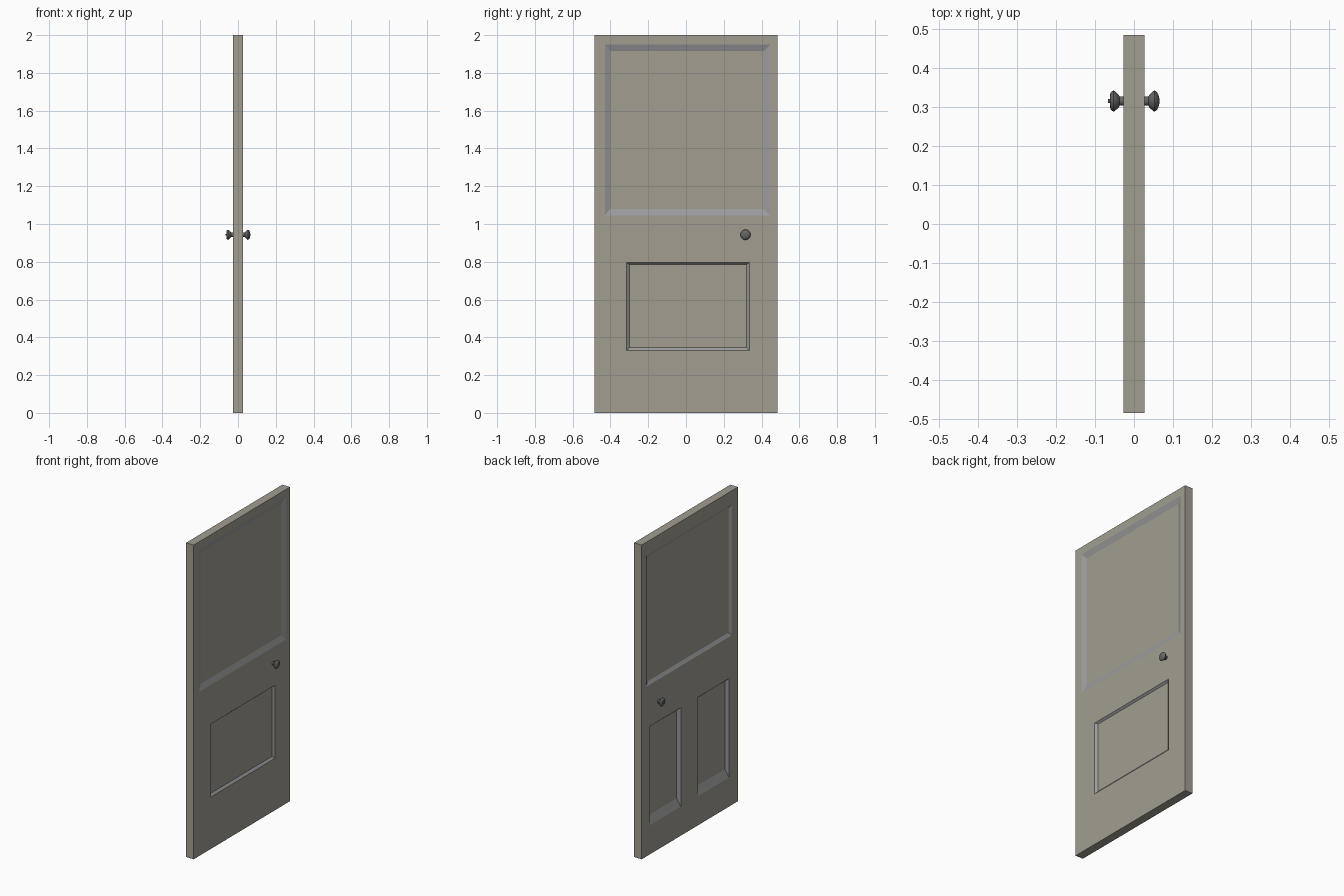
import bpy, bmesh, math
from mathutils import Matrix

if "Cube" in bpy.data.objects:
    bpy.data.objects.remove(bpy.data.objects["Cube"])

T = 0.027    # half thickness of the door
W = 0.484    # half width
H = 2.0


def material(name, rgb):
    m = bpy.data.materials.new(name)
    m.diffuse_color = (*rgb, 1)
    m.use_nodes = True
    m.node_tree.nodes["Principled BSDF"].inputs["Base Color"].default_value = m.diffuse_color
    return m


paint = material("door_paint", (0.36, 0.34, 0.285))
trim = material("panel_trim", (0.33, 0.33, 0.34))
metal = material("knob_metal", (0.13, 0.13, 0.13))


def add(name, bm, *mats):
    bmesh.ops.recalc_face_normals(bm, faces=bm.faces)
    me = bpy.data.meshes.new(name)
    bm.to_mesh(me)
    bm.free()
    ob = bpy.data.objects.new(name, me)
    bpy.context.collection.objects.link(ob)
    for m in mats:
        me.materials.append(m)
    return ob


def recess_cutter(side, outer, inner, depth):
    """Tapered block: outer rectangle on the door face, inner one at depth.
    Rectangles are (y0, y1, z0, z1)."""
    far = [2 * o - i for o, i in zip(outer, inner)]   # same slope carried outside
    bm = bmesh.new()
    loops = []
    for x, (y0, y1, z0, z1) in ((T - depth, inner), (T + depth, far)):
        loops.append([bm.verts.new((side * x, y, z))
                      for y, z in ((y0, z0), (y1, z0), (y1, z1), (y0, z1))])
    a, b = loops
    bm.faces.new(a)
    bm.faces.new(b)
    for i in range(4):
        j = (i + 1) % 4
        bm.faces.new((a[i], a[j], b[j], b[i]))
    ob = add("recess_cutter", bm)
    ob.hide_render = True
    return ob


# Door slab
bm = bmesh.new()
bmesh.ops.create_cube(bm, size=1, matrix=Matrix.Translation((0, 0, H / 2))
                      @ Matrix.Diagonal((2 * T, 2 * W, H, 1)))
door = add("door_slab", bm, paint, trim)

# Recessed panels: one large above one small, and two tall ones on the other face
cutters = [
    recess_cutter(1, (-0.43, 0.445, 1.045, 1.95), (-0.40, 0.412, 1.08, 1.915), 0.012),
    recess_cutter(1, (-0.315, 0.335, 0.33, 0.795), (-0.30, 0.32, 0.345, 0.785), 0.012),
    recess_cutter(-1, (-0.425, 0.435, 1.08, 1.915), (-0.405, 0.415, 1.10, 1.895), 0.012),
    recess_cutter(-1, (0.09, 0.403, 0.185, 0.815), (0.107, 0.39, 0.24, 0.80), 0.018),
    recess_cutter(-1, (-0.395, -0.08, 0.185, 0.815), (-0.378, -0.093, 0.24, 0.80), 0.018),
]
for c in cutters:
    mod = door.modifiers.new("recess", 'BOOLEAN')
    mod.operation = 'DIFFERENCE'
    mod.solver = 'EXACT'
    mod.object = c
bpy.context.view_layer.update()
dg = bpy.context.evaluated_depsgraph_get()
cut = bpy.data.meshes.new_from_object(door.evaluated_get(dg))
door.modifiers.clear()
door.data = cut
cut.name = "door_slab"
for c in cutters:
    bpy.data.objects.remove(c)

# Sloped borders of the panels take the trim colour
cut.materials.clear()
cut.materials.append(paint)
cut.materials.append(trim)
for p in cut.polygons:
    n = p.normal
    p.material_index = int(0.05 < abs(n.x) < 0.99)


def knob(name, side, profile, segments=32):
    """Turned part around the x axis; profile is (distance from centre, radius)."""
    bm = bmesh.new()
    rings = [[bm.verts.new((side * x, 0.315 + r * math.cos(2 * math.pi * k / segments),
                            0.943 + r * math.sin(2 * math.pi * k / segments)))
              for k in range(segments)] for x, r in profile]
    for a, b in zip(rings, rings[1:]):
        for k in range(segments):
            j = (k + 1) % segments
            bm.faces.new((a[k], a[j], b[j], b[k]))
    bm.faces.new(rings[0])
    bm.faces.new(rings[-1])
    ob = add(name, bm, metal)
    bpy.ops.object.select_all(action='DESELECT')
    ob.select_set(True)
    bpy.context.view_layer.objects.active = ob
    bpy.ops.object.shade_smooth_by_angle(angle=math.radians(35))
    return ob


# Door knobs, one with a small lock button
base = [(0.024, 0.012), (0.037, 0.012), (0.039, 0.016), (0.044, 0.021),
        (0.050, 0.026), (0.053, 0.027), (0.056, 0.025), (0.060, 0.021)]
knob("outer_knob", 1, base + [(0.063, 0.015), (0.065, 0.006)])
knob("inner_knob", -1, base + [(0.062, 0.013), (0.062, 0.005), (0.066, 0.005)])
